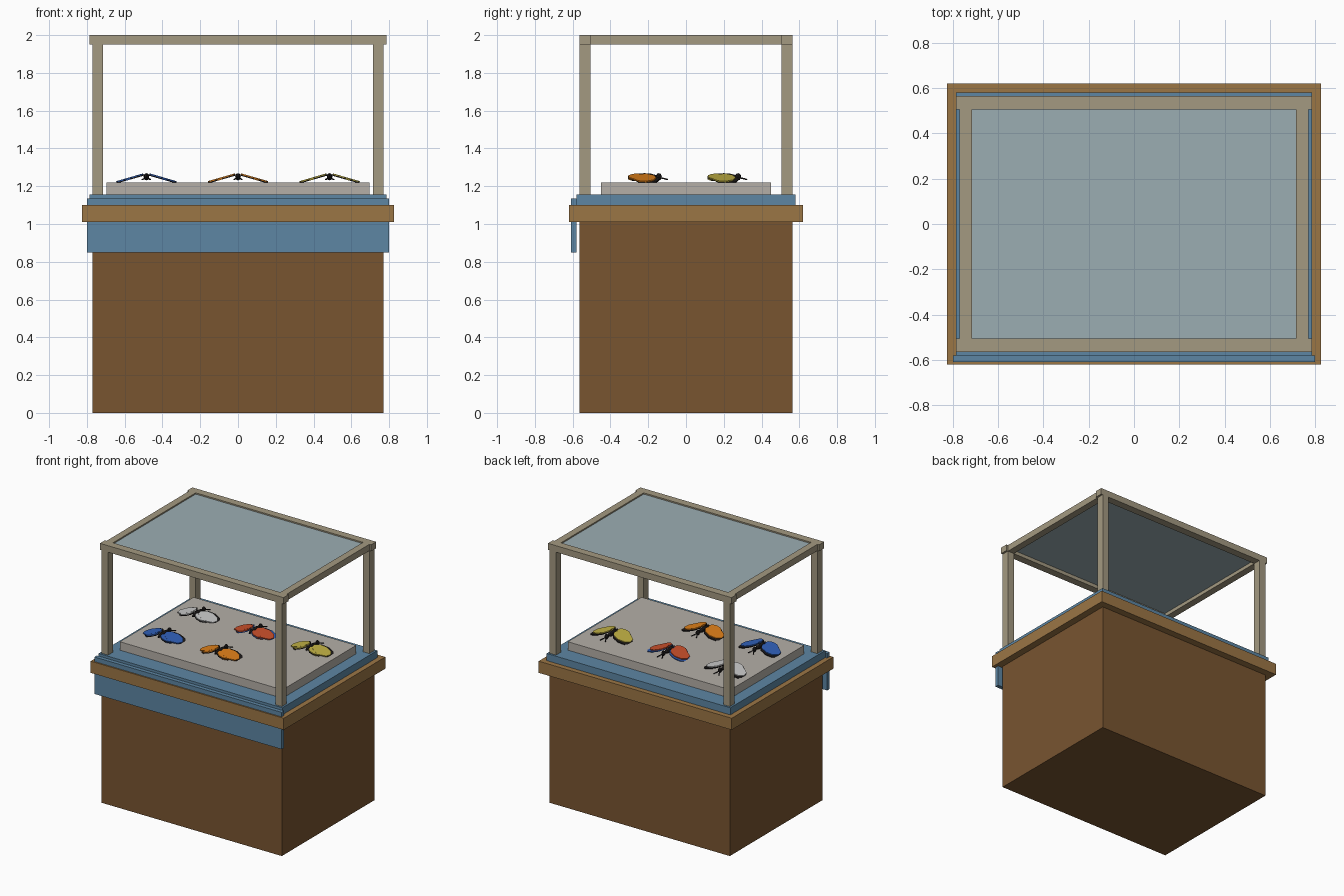
import bpy, bmesh
from math import radians
from mathutils import Matrix, Vector

if "Cube" in bpy.data.objects:
    bpy.data.objects.remove(bpy.data.objects["Cube"])


def material(name, rgb):
    m = bpy.data.materials.new(name)
    m.diffuse_color = (*rgb, 1)
    m.use_nodes = True
    m.node_tree.nodes["Principled BSDF"].inputs["Base Color"].default_value = m.diffuse_color
    return m


WOOD = material("dark_wood", (0.19, 0.09, 0.03))
TRIM = material("light_wood", (0.33, 0.18, 0.06))
CLOTH = material("blue_cloth", (0.11, 0.24, 0.37))
FRAME = material("frame", (0.37, 0.32, 0.22))
GLASS = material("glass", (0.33, 0.42, 0.45))
BOARD = material("board", (0.46, 0.43, 0.39))
BLACK = material("black", (0.012, 0.01, 0.01))
BLUE = material("wing_blue", (0.03, 0.12, 0.5))
WHITE = material("wing_white", (0.75, 0.75, 0.75))
ORANGE = material("wing_orange", (0.75, 0.22, 0.01))
RED = material("wing_red", (0.6, 0.08, 0.025))
YELLOW = material("wing_yellow", (0.55, 0.45, 0.06))


def make(name, bm, mats):
    mesh = bpy.data.meshes.new(name)
    bm.to_mesh(mesh)
    bm.free()
    for m in mats:
        mesh.materials.append(m)
    obj = bpy.data.objects.new(name, mesh)
    bpy.context.collection.objects.link(obj)
    return obj


def box(name, x0, x1, y0, y1, z0, z1, mat):
    bm = bmesh.new()
    bmesh.ops.create_cube(bm, size=1, matrix=Matrix.LocRotScale(
        ((x0 + x1) / 2, (y0 + y1) / 2, (z0 + z1) / 2), None, (x1 - x0, y1 - y0, z1 - z0)))
    return make(name, bm, [mat])


# Cabinet, counter and cloth
box("cabinet", -.77, .77, -.565, .565, 0, 1.01, WOOD)
box("counter_top", -.825, .825, -.62, .62, 1.01, 1.10, TRIM)
box("cloth", -.785, .785, -.58, .58, 1.10, 1.155, CLOTH)
box("front_drape", -.80, .80, -.61, -.58, .85, 1.135, CLOTH)
box("display_board", -.695, .695, -.45, .45, 1.155, 1.22, BOARD)

# Glass case frame
for sx, side in ((-1, "left"), (1, "right")):
    xs = sorted((sx * .715, sx * .77))
    box(side + "_top_rail", *xs, -.505, .505, 1.95, 2, FRAME)
    for sy, end in ((-1, "front"), (1, "back")):
        ys = sorted((sy * .505, sy * .565))
        box(f"{end}_{side}_post", *xs, *ys, 1.155, 1.95, FRAME)
for sy, end in ((-1, "front"), (1, "back")):
    box(end + "_top_rail", -.785, .785, *sorted((sy * .505, sy * .565)), 1.95, 2, FRAME)
box("top_glass", -.715, .715, -.505, .505, 1.978, 1.99, GLASS)


def disc(bm, x, y, rx, ry, z, thick, slot, sides=9):
    n = len(bm.faces)
    bmesh.ops.create_cone(bm, cap_ends=True, segments=sides, radius1=1, radius2=1, depth=1,
                          matrix=Matrix.LocRotScale((x, y, z), None, (rx, ry, thick)))
    bm.faces.ensure_lookup_table()
    for f in bm.faces[n:]:
        f.material_index = slot


def butterfly(name, x, y, wing, rim):
    # Wings: dark rim layer with coloured fore and hind lobes on top
    for s, side in ((-1, "left"), (1, "right")):
        bm = bmesh.new()
        disc(bm, .100, .006, .080, .064, -.004, .006, 1)
        disc(bm, .068, -.050, .056, .050, -.004, .006, 1)
        disc(bm, .092, -.010, .074, .062, .002, .007, 0)
        disc(bm, .066, -.052, .050, .044, .002, .006, 0)
        m = Matrix.Translation((x, y, 1.267)) @ Matrix.Scale(s, 4, (1, 0, 0)) \
            @ Matrix.Rotation(radians(16), 4, 'Y')
        bmesh.ops.transform(bm, matrix=m, verts=bm.verts)
        bmesh.ops.recalc_face_normals(bm, faces=bm.faces)
        make(f"{name}_{side}_wing", bm, [wing, rim])
    # Body, head and feelers
    bm = bmesh.new()
    for dy, r, ry in ((-.01, .014, .07), (.066, .015, .016)):
        bmesh.ops.create_uvsphere(bm, u_segments=8, v_segments=6, radius=1, matrix=Matrix.LocRotScale(
            (x, y + dy, 1.25), None, (r, ry, .019)))
    for s in (-1, 1):
        d = Vector((s * .022, .045, -.012))
        rot = d.to_track_quat('Z', 'Y').to_matrix().to_4x4()
        bmesh.ops.create_cone(bm, cap_ends=True, segments=5, radius1=.004, radius2=.004, depth=d.length,
                              matrix=Matrix.Translation(Vector((x, y + .068, 1.247)) + d / 2) @ rot)
    make(name + "_body", bm, [BLACK])


# Pinned butterflies
for name, x, y, wing, rim in (("blue_butterfly", -.485, -.21, BLUE, BLACK),
                              ("orange_butterfly", 0, -.21, ORANGE, BLACK),
                              ("white_butterfly", -.485, .21, WHITE, BLACK),
                              ("red_butterfly", 0, .21, RED, BLUE),
                              ("yellow_butterfly", .485, .21, YELLOW, BLACK)):
    butterfly(name, x, y, wing, rim)
